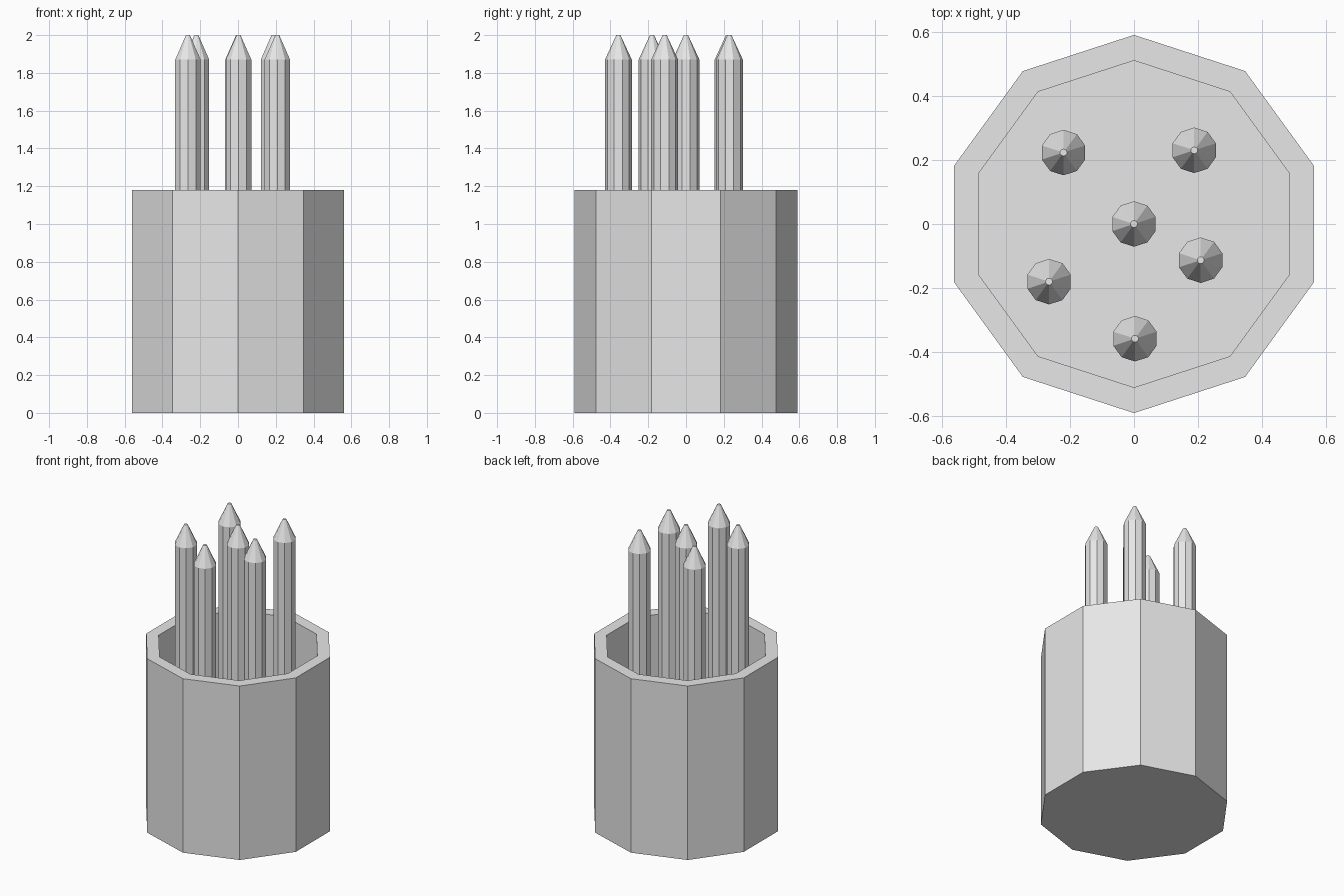
import bpy
import bmesh
import math

cube = bpy.data.objects.get("Cube")
if cube:
    bpy.data.objects.remove(cube, do_unlink=True)

SIDES = 10

grey = bpy.data.materials.new("light_grey")
grey.use_nodes = True
colour = (0.8, 0.8, 0.8, 1.0)
grey.diffuse_color = colour
grey.node_tree.nodes["Principled BSDF"].inputs["Base Color"].default_value = colour


def lathe(name, profile, location=(0, 0, 0)):
    """Flat-sided turned part: (radius, height) rings with both ends capped."""
    bm = bmesh.new()
    rings = []
    for radius, z in profile:
        ring = []
        for i in range(SIDES):
            a = math.pi / 2 + math.tau * i / SIDES
            ring.append(bm.verts.new((radius * math.cos(a), radius * math.sin(a), z)))
        rings.append(ring)
    for low, high in zip(rings, rings[1:]):
        for i in range(SIDES):
            j = (i + 1) % SIDES
            bm.faces.new((low[i], low[j], high[j], high[i]))
    bm.faces.new(rings[0][::-1])
    bm.faces.new(rings[-1])
    bmesh.ops.recalc_face_normals(bm, faces=bm.faces)
    mesh = bpy.data.meshes.new(name)
    bm.to_mesh(mesh)
    bm.free()
    mesh.materials.append(grey)
    obj = bpy.data.objects.new(name, mesh)
    obj.location = location
    bpy.context.collection.objects.link(obj)
    return obj


# Open cup: outer wall, rim, inner wall and floor
FLOOR = 0.08
lathe("cup", [(0.59, 0), (0.59, 1.18), (0.51, 1.18), (0.51, FLOOR)])

# Pencils: straight shaft and sharpened tip, standing on the cup floor
spots = [(0, 0), (-0.22, 0.223), (0.188, 0.23),
         (0.208, -0.113), (-0.265, -0.18), (0.003, -0.358)]
for n, (x, y) in enumerate(spots, 1):
    lathe(f"pencil_{n}", [(0.071, FLOOR), (0.071, 1.87), (0.011, 2.0)], (x, y, 0))
